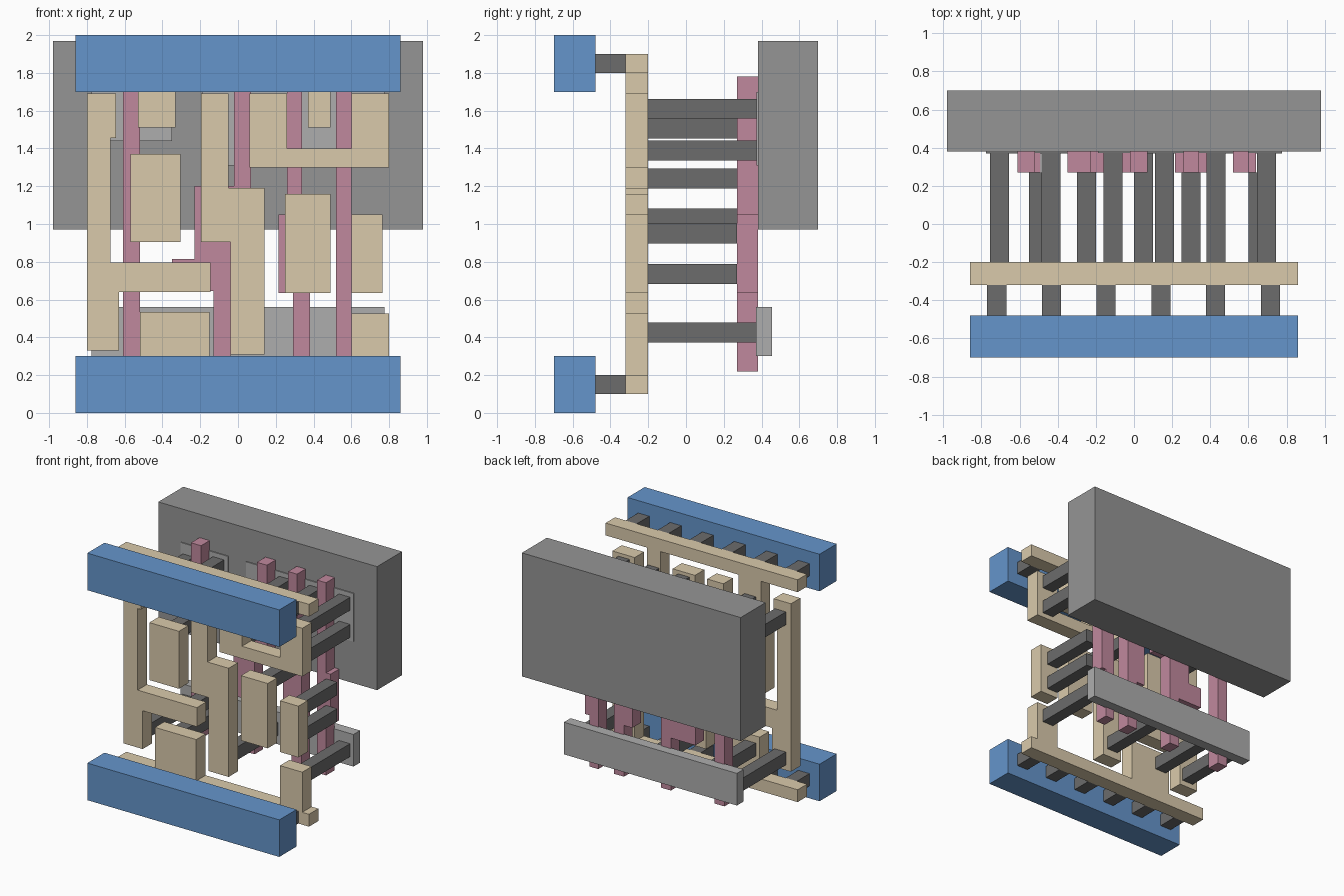
import bpy, bmesh


def material(name, rgb):
    m = bpy.data.materials.new(name)
    m.diffuse_color = (*rgb, 1)
    return m


BLUE = material("rail_blue", (0.13, 0.30, 0.60))
TAN = material("wire_tan", (0.70, 0.59, 0.41))
PINK = material("gate_pink", (0.53, 0.25, 0.34))
DARK = material("contact_dark", (0.15, 0.15, 0.15))
GREY = material("well_grey", (0.30, 0.30, 0.30))
LIGHT = material("strip_grey", (0.42, 0.42, 0.42))


def prism(name, outline, y0, y1, mat):
    """Extrude an (x, z) outline from y0 to y1."""
    bm = bmesh.new()
    face = bm.faces.new([bm.verts.new((x, y0, z)) for x, z in outline])
    ext = bmesh.ops.extrude_face_region(bm, geom=[face])
    for v in ext["geom"]:
        if isinstance(v, bmesh.types.BMVert):
            v.co.y = y1
    bmesh.ops.recalc_face_normals(bm, faces=bm.faces)
    me = bpy.data.meshes.new(name)
    bm.to_mesh(me)
    bm.free()
    me.materials.append(mat)
    ob = bpy.data.objects.new(name, me)
    bpy.context.collection.objects.link(ob)
    return ob


def rect(x0, x1, z0, z1):
    return [(x0, z0), (x1, z0), (x1, z1), (x0, z1)]


def post(name, x, z, y0, y1, w=0.10, h=0.105):
    prism(name, rect(x - w / 2, x + w / 2, z - h / 2, z + h / 2), y0, y1, DARK)


# Blue power rails and the short posts behind them
for side, z0, zp in (("lower", 0.0, 0.15), ("upper", 1.70, 1.85)):
    prism(side + "_power_rail", rect(-0.86, 0.86, z0, z0 + 0.30), -0.70, -0.48, BLUE)
    for i in range(6):
        post(f"{side}_rail_post_{i}", -0.72 + i * 0.287, zp, -0.48, -0.32, h=0.10)

# Tan wiring layer
wires = {
    "upper_rail_wire": [(-0.86, 1.90), (-0.86, 1.80), (-0.53, 1.80), (-0.53, 1.51),
                        (-0.33, 1.51), (-0.33, 1.80), (0.37, 1.80), (0.37, 1.51),
                        (0.49, 1.51), (0.49, 1.80), (0.86, 1.80), (0.86, 1.90)],
    "lower_rail_wire": [(-0.86, 0.10), (0.86, 0.10), (0.86, 0.20), (0.80, 0.20),
                        (0.80, 0.525), (0.60, 0.525), (0.60, 0.20), (-0.15, 0.20),
                        (-0.15, 0.535), (-0.52, 0.535), (-0.52, 0.20), (-0.86, 0.20)],
    "left_wire": [(-0.80, 0.33), (-0.63, 0.33), (-0.63, 0.64), (-0.145, 0.64),
                  (-0.145, 0.795), (-0.675, 0.795), (-0.675, 1.455), (-0.645, 1.455),
                  (-0.645, 1.69), (-0.80, 1.69)],
    "centre_wire": [(-0.195, 1.69), (-0.195, 0.905), (-0.04, 0.905), (-0.04, 0.31),
                    (0.14, 0.31), (0.14, 1.19), (-0.05, 1.19), (-0.05, 1.69)],
    "right_u_wire": [(0.06, 1.30), (0.80, 1.30), (0.80, 1.69), (0.60, 1.69),
                     (0.60, 1.40), (0.26, 1.40), (0.26, 1.69), (0.06, 1.69)],
    "left_pad": rect(-0.57, -0.305, 0.905, 1.37),
    "middle_pad": rect(0.25, 0.49, 0.635, 1.16),
    "right_pad": rect(0.60, 0.765, 0.635, 1.05),
}
for name, outline in wires.items():
    prism(name, outline, -0.32, -0.20, TAN)

# Pink gate strips
gates = {
    "gate_left": [(-0.61, 0.22), (-0.52, 0.22), (-0.52, 1.15), (-0.49, 1.15),
                  (-0.49, 1.33), (-0.52, 1.33), (-0.52, 1.78), (-0.61, 1.78)],
    "gate_centre": [(-0.13, 0.22), (-0.04, 0.22), (-0.04, 1.02), (0.07, 1.02),
                    (0.07, 1.78), (-0.02, 1.78), (-0.02, 1.20), (-0.23, 1.20),
                    (-0.23, 0.815), (-0.35, 0.815), (-0.35, 0.645), (-0.13, 0.645)],
    "gate_middle": [(0.29, 0.22), (0.38, 0.22), (0.38, 1.05), (0.34, 1.05),
                    (0.34, 1.78), (0.26, 1.78), (0.26, 1.05), (0.215, 1.05),
                    (0.215, 0.635), (0.29, 0.635)],
    "gate_right": [(0.52, 0.22), (0.60, 0.22), (0.60, 0.635), (0.64, 0.635),
                   (0.64, 1.05), (0.60, 1.05), (0.60, 1.78), (0.52, 1.78)],
}
for name, outline in gates.items():
    prism(name, outline, 0.27, 0.38, PINK)

# Long posts: wiring to gates, then wiring to back strips
for i, (x, z) in enumerate([(-0.25, 0.735), (-0.50, 1.24), (0.30, 1.03),
                            (0.65, 0.95), (0.65, 0.735)]):
    post(f"gate_post_{i}", x, z, -0.20, 0.27)
for i, (x, z) in enumerate([(-0.705, 0.425), (-0.435, 0.425), (0.05, 0.425), (0.695, 0.425),
                            (-0.705, 1.56), (-0.435, 1.61), (-0.11, 1.505), (0.16, 1.61),
                            (0.16, 1.39), (0.43, 1.61), (0.695, 1.61), (0.695, 1.39)]):
    post(f"strip_post_{i}", x, z, -0.20, 0.375)

# Back strips and the large well block
prism("lower_strip", rect(-0.775, 0.775, 0.30, 0.56), 0.37, 0.455, LIGHT)
prism("upper_strip_left", rect(-0.775, -0.35, 1.44, 1.70), 0.372, 0.455, LIGHT)
prism("upper_strip_right", rect(-0.19, 0.775, 1.31, 1.70), 0.372, 0.455, LIGHT)
prism("well_block", rect(-0.98, 0.98, 0.97, 1.97), 0.38, 0.70, GREY)
